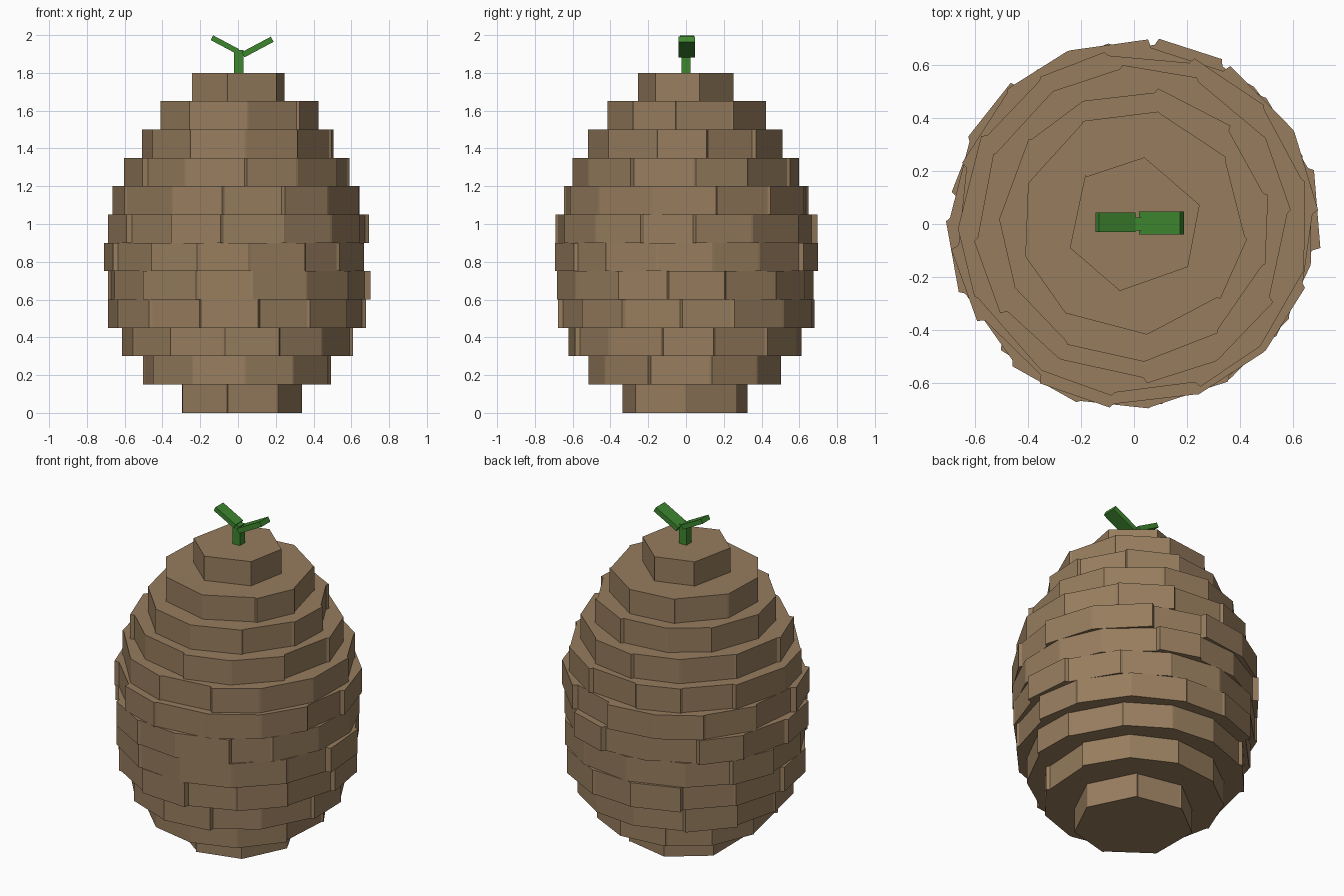
import bpy, bmesh, math, random
from mathutils import Matrix, Vector

if "Cube" in bpy.data.objects:
    bpy.data.objects.remove(bpy.data.objects["Cube"])

random.seed(4)


def material(name, rgb):
    m = bpy.data.materials.new(name)
    m.diffuse_color = (*rgb, 1)
    m.use_nodes = True
    m.node_tree.nodes["Principled BSDF"].inputs["Base Color"].default_value = m.diffuse_color
    return m


brown = material("cone brown", (0.31, 0.205, 0.112))
green = material("stem green", (0.048, 0.24, 0.028))


def finish(bm, name, mat):
    bmesh.ops.recalc_face_normals(bm, faces=bm.faces)
    me = bpy.data.meshes.new(name)
    bm.to_mesh(me)
    bm.free()
    me.materials.append(mat)
    ob = bpy.data.objects.new(name, me)
    bpy.context.collection.objects.link(ob)


def scale_ring(name, z, height, radius, sides, start):
    """Flat-sided ring of scales, each set slightly in or out of its neighbour."""
    bm = bmesh.new()
    step = 2 * math.pi / sides
    angles = [math.radians(start) + i * step +
              (random.uniform(-0.1, 0.1) * step if i else 0) for i in range(sides)]
    angles.append(angles[0] + 2 * math.pi)
    outline = []
    for i in range(sides):
        r = radius * random.uniform(0.97, 1.02)
        for a in (angles[i] + 0.01, angles[i + 1] - 0.01):
            outline.append(bm.verts.new((r * math.cos(a), r * math.sin(a), z)))
    base = bm.faces.new(outline)
    top = bmesh.ops.extrude_face_region(bm, geom=[base], use_keep_orig=True)
    verts = [v for v in top["geom"] if isinstance(v, bmesh.types.BMVert)]
    bmesh.ops.translate(bm, verts=verts, vec=(0, 0, height))
    finish(bm, name, brown)


def box(name, centre, size, tilt=0):
    bm = bmesh.new()
    mat = (Matrix.Translation(centre) @ Matrix.Rotation(math.radians(tilt), 4, 'Y')
           @ Matrix.Diagonal((*size, 1)))
    bmesh.ops.create_cube(bm, size=1, matrix=mat)
    finish(bm, name, green)


# Cone layers, bottom to top: radius, number of scales, angle of a front corner
layers = [(0.335, 7, -99.6), (0.51, 11, -86), (0.62, 13, -97), (0.675, 14, -80.5),
          (0.695, 14, -84), (0.695, 15, -85), (0.685, 14, -97), (0.655, 13, -97),
          (0.595, 12, -86), (0.512, 11, -85.5), (0.425, 9, -83), (0.257, 6, -103)]
for i, (r, n, a) in enumerate(layers):
    scale_ring(f"scale_ring_{i + 1}", i * 0.15, 0.15, r, n, a)

# Stem and the two leaves
box("stem", (0.005, 0, 1.855), (0.05, 0.05, 0.13))
box("leaf_right", (0.104, 0.004, 1.937), (0.175, 0.087, 0.031), -28)
box("leaf_left", (-0.07, 0.006, 1.95), (0.155, 0.074, 0.028), 28)
